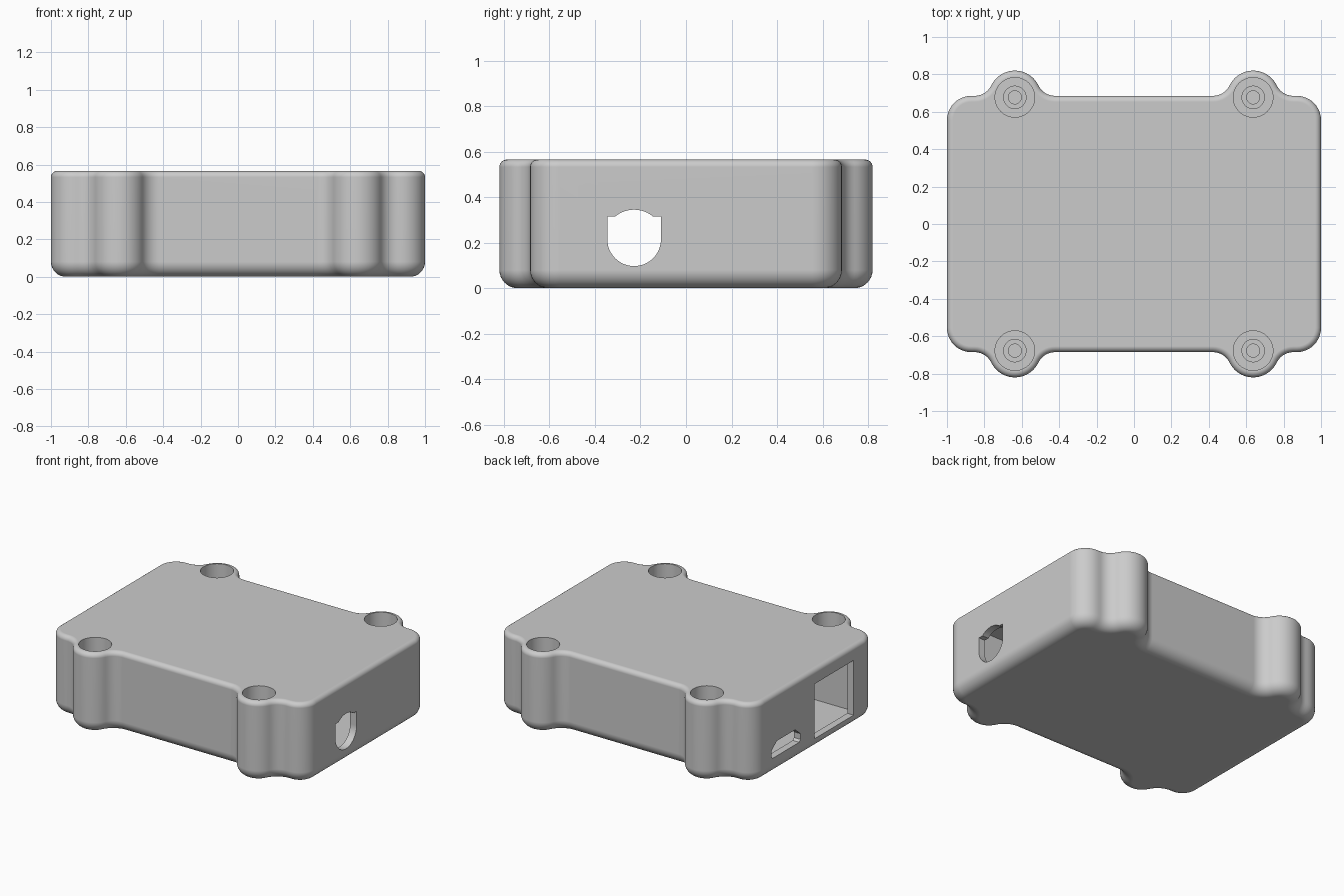
import bpy, bmesh
from math import sin, cos, pi, sqrt, atan2, radians

if "Cube" in bpy.data.objects:
    bpy.data.objects.remove(bpy.data.objects["Cube"])

HALF_X, HALF_Y, HEIGHT = 1.0, 0.685, 0.565
CORNER, BOSS, FILLET = 0.13, 0.14, 0.1
BOSS_X, BOSS_Y = 0.637, 0.68
TOP_ROUND, BOTTOM_ROUND = 0.032, 0.08

grey = bpy.data.materials.new("plain grey")
grey.use_nodes = True
colour = (0.6, 0.6, 0.6, 1)
grey.diffuse_color = colour
grey.node_tree.nodes["Principled BSDF"].inputs["Base Color"].default_value = colour


def arc(cx, cy, r, start, end, steps):
    return [(cx + r * cos(start + (end - start) * i / steps),
             cy + r * sin(start + (end - start) * i / steps)) for i in range(steps + 1)]


def outline(inset):
    """Rounded rectangle with four blended screw bosses, shrunk by inset."""
    rise = HALF_Y + FILLET - BOSS_Y
    run = sqrt((BOSS + FILLET) ** 2 - rise ** 2)
    tilt = atan2(rise, run)
    fy, fr = HALF_Y + FILLET, FILLET + inset
    quarter = arc(HALF_X - CORNER, HALF_Y - CORNER, CORNER - inset, 0, pi / 2, 10)
    quarter += arc(BOSS_X + run, fy, fr, pi * 1.5, pi + tilt, 8)
    quarter += arc(BOSS_X, BOSS_Y, BOSS - inset, tilt, pi - tilt, 20)[1:-1]
    quarter += arc(BOSS_X - run, fy, fr, -tilt, -pi / 2, 8)
    half = quarter + [(-x, y) for x, y in reversed(quarter)]
    return half + [(-x, -y) for x, y in half]


def loft(name, rings):
    """Closed solid skinned through rings of matching points."""
    bm = bmesh.new()
    loops = [[bm.verts.new(p) for p in ring] for ring in rings]
    n = len(loops[0])
    for a, b in zip(loops, loops[1:]):
        for i in range(n):
            j = (i + 1) % n
            bm.faces.new((a[i], a[j], b[j], b[i]))
    bm.faces.new(loops[0][::-1])
    bm.faces.new(loops[-1])
    bmesh.ops.recalc_face_normals(bm, faces=bm.faces)
    mesh = bpy.data.meshes.new(name)
    bm.to_mesh(mesh)
    bm.free()
    mesh.materials.append(grey)
    obj = bpy.data.objects.new(name, mesh)
    bpy.context.collection.objects.link(obj)
    return obj


def cut(body, cutter):
    cutter.hide_render = True
    mod = body.modifiers.new("cut", "BOOLEAN")
    mod.operation, mod.solver, mod.object = "DIFFERENCE", "EXACT", cutter
    bpy.context.view_layer.objects.active = body
    bpy.ops.object.modifier_apply(modifier=mod.name)
    bpy.data.objects.remove(cutter)


def side_cutter(name, profile, x0, x1):
    return loft(name, [[(x, y, z) for y, z in profile] for x in (x0, x1)])


def box_profile(y0, y1, z0, z1):
    return [(y0, z0), (y1, z0), (y1, z1), (y0, z1)]


# Case body with a large round below and a small one on top
levels = []
for i in range(9):
    a = pi / 2 * i / 8
    levels.append((BOTTOM_ROUND * (1 - cos(a)), BOTTOM_ROUND * (1 - sin(a))))
levels = [(z, d) for z, d in levels]
for i in range(7):
    a = pi / 2 * i / 6
    levels.append((HEIGHT - TOP_ROUND * (1 - sin(a)), TOP_ROUND * (1 - cos(a))))
case = loft("case_body", [[(x, y, z) for x, y in outline(d)] for z, d in levels])

# Inner cavity
cut(case, side_cutter("cavity", box_profile(-0.52, 0.52, 0.06, 0.5), -0.95, 0.95))

# Stepped screw holes, blind at the bottom
for sx in (-1, 1):
    for sy in (-1, 1):
        steps = ((0.7, 0.106), (0.28, 0.106), (0.28, 0.06), (0.2, 0.06), (0.2, 0.035), (0.08, 0.035))
        rings = [[(x, y, z) for x, y in arc(sx * BOSS_X, sy * 0.677, r, 0, 2 * pi, 40)[:-1]]
                 for z, r in steps]
        cut(case, loft("screw_hole", rings))

# Cable port on the left end: round below, square shoulders, arched top
cy, cz = -0.228, 0.215
port = arc(cy, cz, 0.118, pi, 2 * pi, 24) + [(cy + 0.118, 0.315)]
port += arc(cy, cz, 0.13, radians(50.3), radians(129.7), 12) + [(cy - 0.118, 0.315)]
cut(case, side_cutter("cable_port", port, 0.85, 1.1))

# Large socket opening and small chamfered slot on the right end
cut(case, side_cutter("socket_opening", box_profile(-0.435, 0.0, 0.08, 0.465), -1.1, -0.85))
slot = [(0.17, 0.12), (0.465, 0.12), (0.48, 0.135), (0.48, 0.175), (0.42, 0.225),
        (0.215, 0.225), (0.156, 0.175), (0.156, 0.135)]
cut(case, side_cutter("small_slot", slot, -1.1, -0.85))

# Smooth rounds, crisp hole rims
bpy.ops.object.select_all(action="DESELECT")
case.select_set(True)
bpy.context.view_layer.objects.active = case
bpy.ops.object.shade_smooth_by_angle(angle=radians(30))
weighted = case.modifiers.new("even_normals", "WEIGHTED_NORMAL")
weighted.keep_sharp = True
